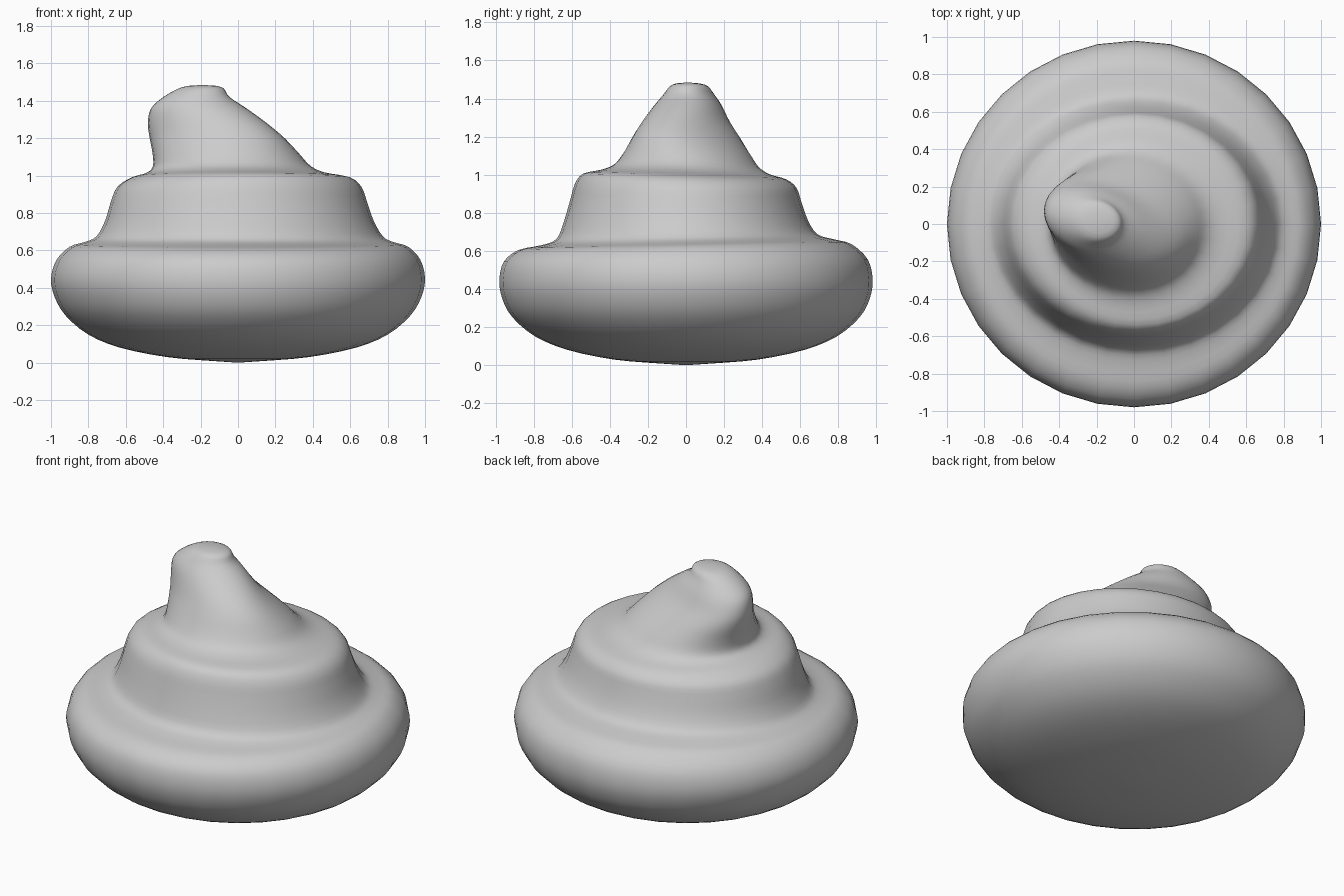
import bpy, bmesh, math

if "Cube" in bpy.data.objects:
    bpy.data.objects.remove(bpy.data.objects["Cube"])

SEGMENTS = 32
STEPS = 3

# Cross-sections of the swirl: height, left x, right x, front y, back y
RINGS = [
    (0.01, -0.15, 0.15, -0.15, 0.15),
    (0.03, -0.38, 0.38, -0.38, 0.38),
    (0.08, -0.63, 0.63, -0.62, 0.62),
    (0.15, -0.80, 0.80, -0.79, 0.79),
    (0.25, -0.92, 0.92, -0.91, 0.91),
    (0.35, -0.98, 0.98, -0.965, 0.965),
    (0.45, -1.00, 1.00, -0.98, 0.98),
    (0.55, -0.97, 0.975, -0.955, 0.955),
    (0.62, -0.90, 0.91, -0.88, 0.87),
    (0.645, -0.82, 0.83, -0.76, 0.78),
    (0.675, -0.757, 0.775, -0.68, 0.69),
    (0.76, -0.71, 0.725, -0.64, 0.64),
    (0.86, -0.68, 0.69, -0.61, 0.605),
    (0.94, -0.645, 0.66, -0.585, 0.58),
    (0.99, -0.57, 0.60, -0.54, 0.53),
    (1.015, -0.49, 0.47, -0.44, 0.44),
    (1.05, -0.455, 0.39, -0.375, 0.38),
    (1.12, -0.457, 0.325, -0.325, 0.33),
    (1.20, -0.472, 0.25, -0.28, 0.28),
    (1.28, -0.482, 0.155, -0.23, 0.23),
    (1.36, -0.465, 0.045, -0.17, 0.19),
    (1.42, -0.40, -0.045, -0.12, 0.15),
    (1.465, -0.32, -0.075, -0.085, 0.115),
    (1.48, -0.27, -0.11, -0.05, 0.07),
]


def spline(a, b, c, d, t):
    return tuple(0.5 * (2 * q + (r - p) * t + (2 * p - 5 * q + 4 * r - s) * t * t
                        + (3 * q - p - 3 * r + s) * t ** 3)
                 for p, q, r, s in zip(a, b, c, d))


def bump(z, centre, width):
    return math.exp(-((z - centre) / width) ** 2)


def add_ring(bm, ring):
    z, x0, x1, y0, y1 = ring
    cx, cy = (x0 + x1) / 2, (y0 + y1) / 2
    rx, ry = (x1 - x0) / 2, (y1 - y0) / 2
    # creases slope gently, and the tip twists towards the back left
    slope = 0.02 * bump(z, 0.65, 0.08) - 0.03 * bump(z, 1.0, 0.07)
    twist = 0.30 * bump(z, 1.28, 0.15)
    verts = []
    for i in range(SEGMENTS):
        a = 2 * math.pi * i / SEGMENTS
        x = rx * math.cos(a)
        y = ry * (math.sin(a) * math.sqrt(1 - twist ** 2) - twist * math.cos(a))
        verts.append(bm.verts.new((cx + x, cy + y, z + slope * (cy + y))))
    return verts


# Loft the whole swirl through the sections
bm = bmesh.new()
loops = []
for k in range(len(RINGS) - 1):
    a, b, c = RINGS[max(k - 1, 0)], RINGS[k], RINGS[k + 1]
    d = RINGS[min(k + 2, len(RINGS) - 1)]
    for s in range(STEPS):
        loops.append(add_ring(bm, spline(a, b, c, d, s / STEPS)))
loops.append(add_ring(bm, RINGS[-1]))
for low, high in zip(loops, loops[1:]):
    for i in range(SEGMENTS):
        j = (i + 1) % SEGMENTS
        bm.faces.new((low[i], low[j], high[j], high[i]))

# Close the underside and the tip
bottom = bm.verts.new((0, 0, 0))
tip = bm.verts.new((-0.19, 0.01, 1.485))
for i in range(SEGMENTS):
    j = (i + 1) % SEGMENTS
    bm.faces.new((bottom, loops[0][j], loops[0][i]))
    bm.faces.new((tip, loops[-1][i], loops[-1][j]))
for f in bm.faces:
    f.smooth = True
bmesh.ops.recalc_face_normals(bm, faces=bm.faces[:])

mesh = bpy.data.meshes.new("soft_swirl")
bm.to_mesh(mesh)
bm.free()
bpy.context.collection.objects.link(bpy.data.objects.new("soft_swirl", mesh))
